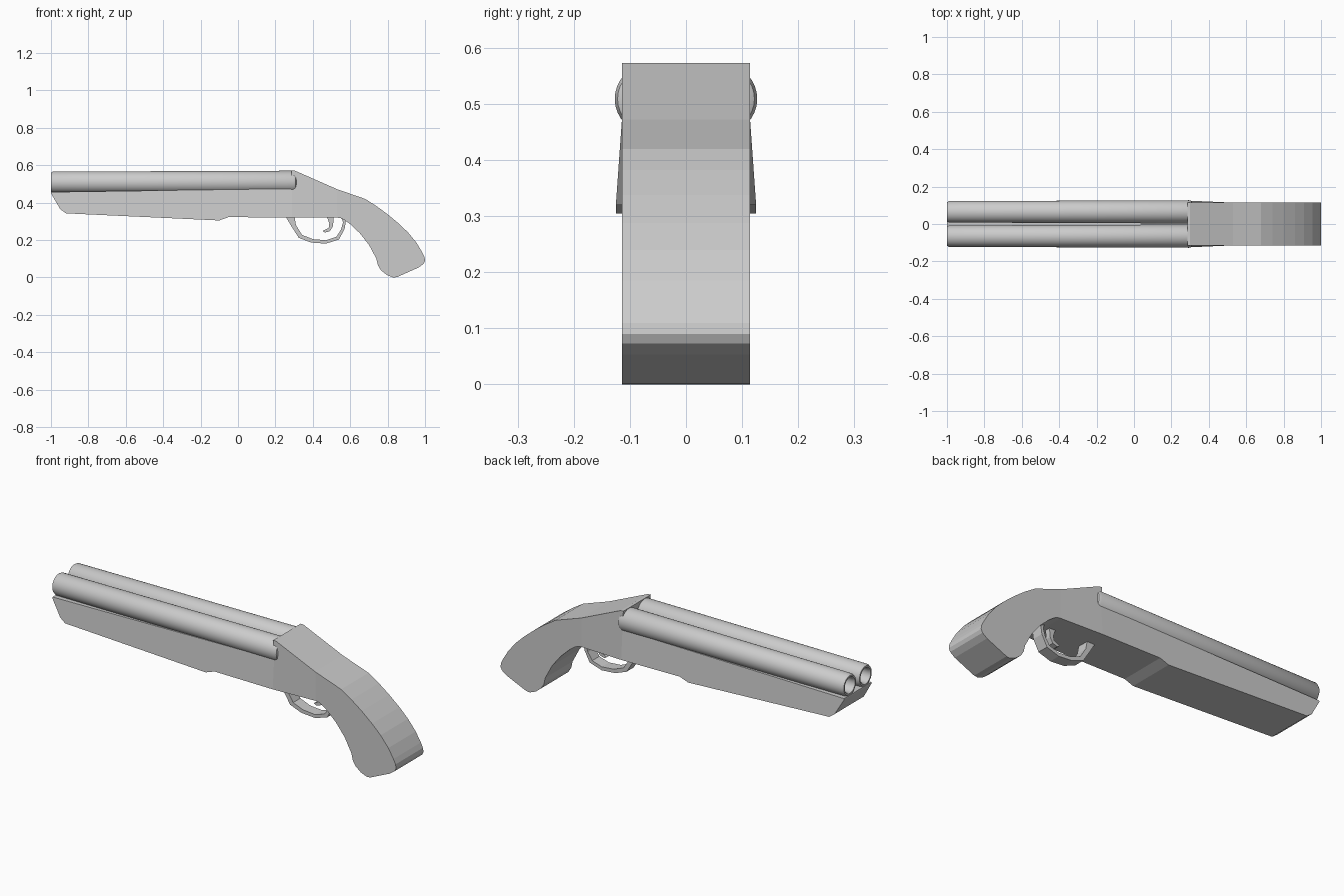
import bpy, bmesh, math

if "Cube" in bpy.data.objects:
    bpy.data.objects.remove(bpy.data.objects["Cube"])


def finish(name, bm):
    bmesh.ops.recalc_face_normals(bm, faces=bm.faces[:])
    mesh = bpy.data.meshes.new(name)
    bm.to_mesh(mesh)
    bm.free()
    obj = bpy.data.objects.new(name, mesh)
    bpy.context.collection.objects.link(obj)
    return obj


def slab(name, points, polys, half_width):
    """Mirror x-z side panels across y and wall up their outer edge."""
    bm = bmesh.new()
    sides = [[bm.verts.new((x, s * half_width(x, z), z)) for x, z in points]
             for s in (-1, 1)]
    for side in sides:
        for poly in polys:
            bm.faces.new([side[i] for i in poly])
    partner = dict(zip(*sides))
    rim = [e for e in bm.edges if len(e.link_faces) == 1 and e.verts[0] in partner]
    for e in rim:
        a, b = e.verts
        bm.faces.new((a, b, partner[b], partner[a]))
    return finish(name, bm)


def lathe(name, profile, y, z, sides=32):
    """Revolve a closed (x, radius) profile around an axis along x."""
    bm = bmesh.new()
    rings = []
    for x, r in profile:
        rings.append([bm.verts.new((x, y + r * math.cos(a), z + r * math.sin(a)))
                      for a in (2 * math.pi * k / sides for k in range(sides))])
    for a, b in zip(rings, rings[1:]):
        for k in range(sides):
            n = (k + 1) % sides
            bm.faces.new((a[k], a[n], b[n], b[k]))
    bm.faces.new(rings[0])
    bm.faces.new(rings[-1])
    obj = finish(name, bm)
    bpy.ops.object.select_all(action='DESELECT')
    obj.select_set(True)
    bpy.context.view_layer.objects.active = obj
    bpy.ops.object.shade_smooth_by_angle(angle=math.radians(35))
    return obj


# Stock: fore-end, receiver and curved grip, flared towards the fore-end bottom
fore = [(-1, 0.45), (-0.95, 0.365), (-0.92, 0.343), (-0.1, 0.305), (-0.05, 0.323),
        (0.29, 0.32), (0.29, 0.475), (-1, 0.457)]
receiver = [(0.285, 0.573), (0.30, 0.573), (0.53, 0.472), (0.53, 0.32)]
grip = [(0.68, 0.42), (0.74, 0.382), (0.80, 0.338), (0.86, 0.288), (0.91, 0.24),
        (0.955, 0.185), (0.985, 0.135), (0.997, 0.11), (1.0, 0.09), (0.992, 0.073),
        (0.965, 0.053), (0.85, 0.002), (0.83, 0.0), (0.795, 0.014), (0.765, 0.038),
        (0.748, 0.065), (0.74, 0.10), (0.70, 0.175), (0.65, 0.238), (0.60, 0.285),
        (0.57, 0.307), (0.55, 0.317)]
n = len(fore) + len(receiver)


def stock_width(x, z):
    if x > 0.5:
        return 0.114
    return 0.114 + 0.011 * min(1, max(0, (0.46 - z) / 0.14))


slab("stock", fore + receiver + grip,
     [list(range(8)), [6, 5, 11, 10, 9, 8], [11, 10] + list(range(n, n + len(grip)))],
     stock_width)

# Twin hollow barrels with rounded lips and breech ends
barrel = [(-0.6, 0.038), (-0.992, 0.038), (-1.0, 0.043), (-1.0, 0.051), (-0.99, 0.057),
          (0.295, 0.062), (0.308, 0.057), (0.315, 0.045)]
for label, y in (("left", 0.065), ("right", -0.065)):
    lathe("barrel_" + label, barrel, y, 0.509)

# Trigger guard
guard = [(0.255, 0.325), (0.285, 0.275), (0.325, 0.212), (0.39, 0.187), (0.47, 0.181),
         (0.54, 0.203), (0.57, 0.26), (0.578, 0.31), (0.55, 0.325), (0.562, 0.295),
         (0.55, 0.255), (0.525, 0.217), (0.47, 0.199), (0.40, 0.205), (0.342, 0.228),
         (0.31, 0.28), (0.302, 0.325)]
slab("trigger_guard", guard, [list(range(len(guard)))], lambda x, z: 0.03)

# Trigger
trigger = [(0.475, 0.325), (0.488, 0.29), (0.485, 0.265), (0.452, 0.248), (0.465, 0.24),
           (0.492, 0.248), (0.508, 0.275), (0.512, 0.325)]
slab("trigger", trigger, [list(range(len(trigger)))], lambda x, z: 0.014)
